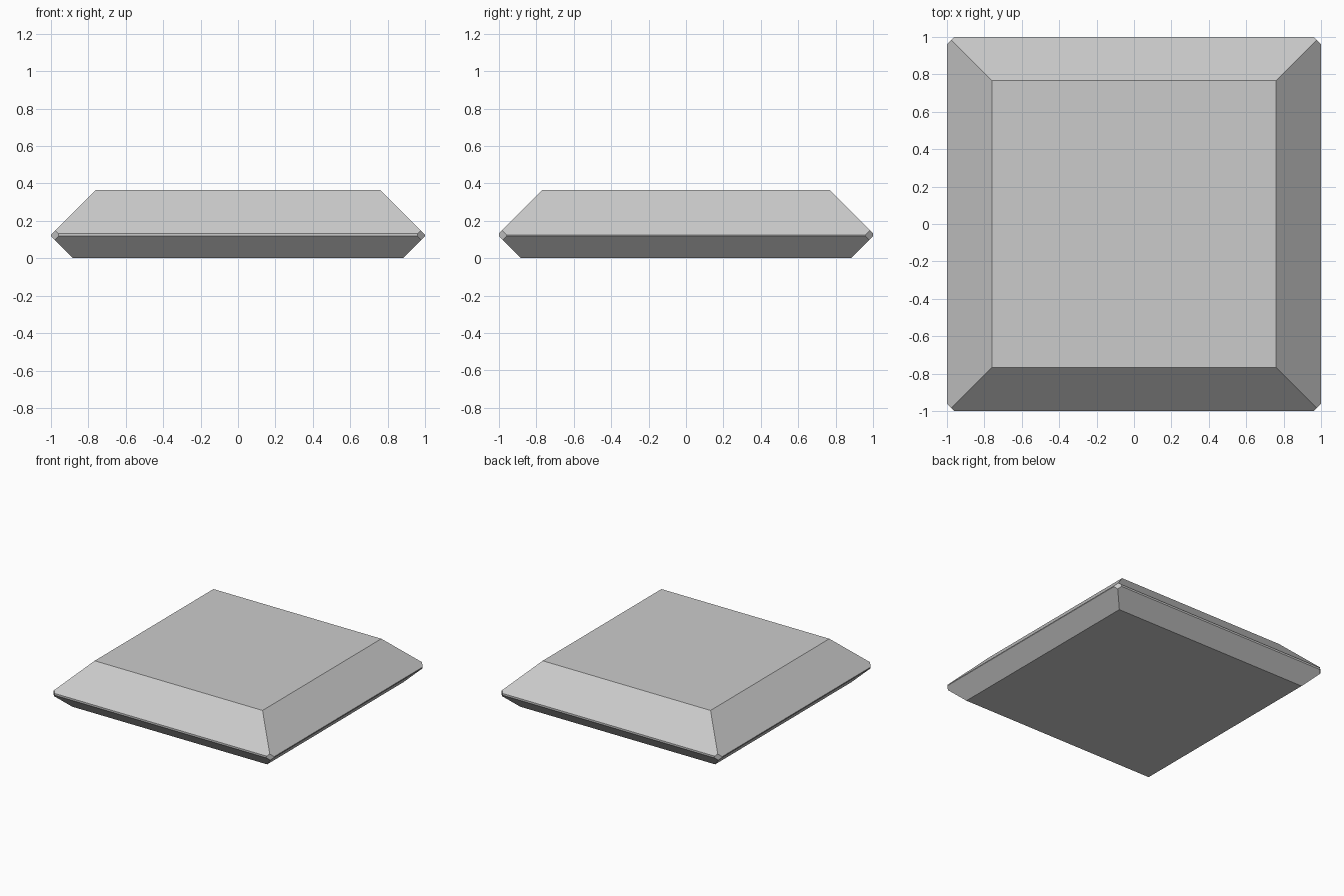
import bpy, bmesh
from mathutils import Vector

if "Cube" in bpy.data.objects:
    bpy.data.objects.remove(bpy.data.objects["Cube"])

HEIGHT = 0.365

# Start from the bounding block
bm = bmesh.new()
bmesh.ops.create_cube(bm, size=2)
for v in bm.verts:
    v.co.z = HEIGHT if v.co.z > 0 else 0


def slice_off(normal, dist):
    """Cut away everything beyond the plane and cap the cut."""
    n = Vector(normal)
    geom = bm.verts[:] + bm.edges[:] + bm.faces[:]
    res = bmesh.ops.bisect_plane(bm, geom=geom, dist=1e-5, plane_co=n * dist / n.length_squared,
                                 plane_no=n, clear_outer=True)
    edges = [e for e in bm.edges if e.is_boundary]
    bmesh.ops.holes_fill(bm, edges=edges, sides=0)


for s in (-1, 1):
    slice_off((s, 0, 1), 1.125)     # upper bevels, sides
    slice_off((0, s, 1), 1.133)     # upper bevels, front and back
    slice_off((s, 0, -1), 0.882)    # lower bevels, sides
    slice_off((0, s, -1), 0.882)    # lower bevels, front and back
    for t in (-1, 1):
        slice_off((s, t, 0), 1.96)  # clipped corners

bmesh.ops.recalc_face_normals(bm, faces=bm.faces[:])
mesh = bpy.data.meshes.new("bevelled_slab")
bm.to_mesh(mesh)
bm.free()
slab = bpy.data.objects.new("bevelled_slab", mesh)
bpy.context.collection.objects.link(slab)
